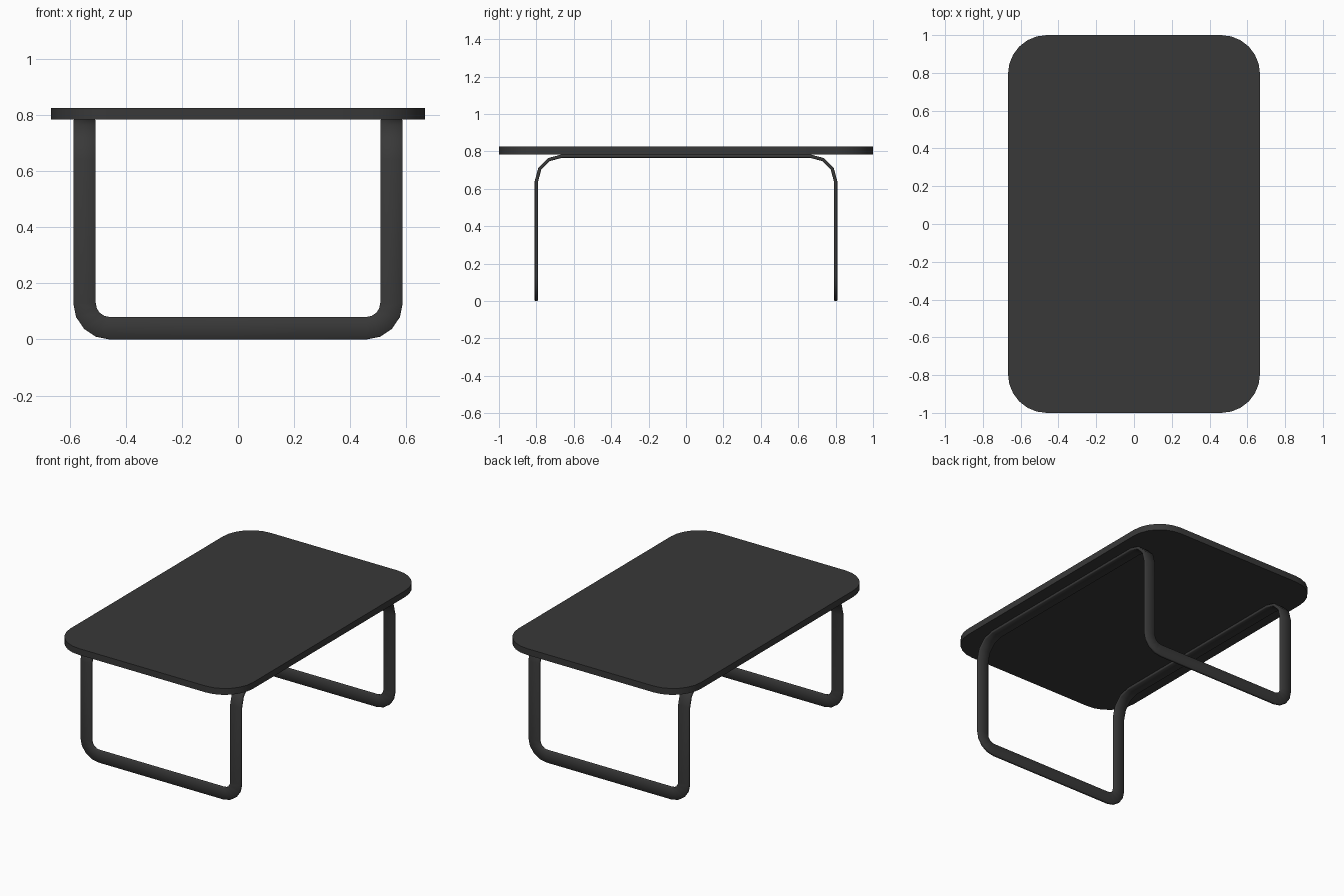
import bpy, bmesh
from math import sin, cos, pi, radians

if "Cube" in bpy.data.objects:
    bpy.data.objects.remove(bpy.data.objects["Cube"])

dark = bpy.data.materials.new("dark_grey")
dark.diffuse_color = (0.04, 0.04, 0.04, 1)
dark.use_nodes = True
dark.node_tree.nodes["Principled BSDF"].inputs["Base Color"].default_value = dark.diffuse_color


def add_object(name, bm):
    mesh = bpy.data.meshes.new(name)
    bm.to_mesh(mesh)
    bm.free()
    mesh.materials.append(dark)
    obj = bpy.data.objects.new(name, mesh)
    bpy.context.collection.objects.link(obj)
    return obj


def smooth(obj):
    bpy.ops.object.select_all(action='DESELECT')
    obj.select_set(True)
    bpy.context.view_layer.objects.active = obj
    bpy.ops.object.shade_smooth_by_angle(angle=radians(40))


# Tabletop: rounded rectangle, extruded
W, L, R, SEG = 0.667, 1.0, 0.205, 6
Z0, Z1 = 0.783, 0.825
bm = bmesh.new()
outline = []
for k, (sx, sy) in enumerate([(1, 1), (-1, 1), (-1, -1), (1, -1)]):
    for i in range(SEG + 1):
        a = (k + i / SEG) * pi / 2
        outline.append(bm.verts.new((sx * (W - R) + R * cos(a),
                                     sy * (L - R) + R * sin(a), Z0)))
face = bm.faces.new(outline)
ext = bmesh.ops.extrude_face_region(bm, geom=[face])
bmesh.ops.translate(bm, vec=(0, 0, Z1 - Z0),
                    verts=[v for v in ext["geom"] if isinstance(v, bmesh.types.BMVert)])
bmesh.ops.recalc_face_normals(bm, faces=bm.faces)
smooth(add_object("tabletop", bm))

# Leg frame: one flat strip, a quarter modelled as (inner, outer) edge pairs
XI, XO, Y = 0.507, 0.587, -0.8
TOP, BEND = 0.774, 0.135
CX, CZ = 0.457, 0.13
pairs = [((0, Y, 0.08), (0, Y, 0))]
# lower rounded corner in the vertical plane
for i in range(5):
    a = i / 4 * pi / 2
    pairs.append(tuple((CX + r * sin(a), Y, CZ - r * cos(a)) for r in (0.05, 0.13)))
# upper bend from the leg into the rail under the top
for i in range(4):
    a = i / 3 * pi / 2
    y, z = Y + BEND * (1 - cos(a)), TOP - BEND * (1 - sin(a))
    pairs.append(((XI, y, z), (XO, y, z)))
pairs.append(((XI, 0, TOP), (XO, 0, TOP)))

bm = bmesh.new()
rows = [[bm.verts.new(p) for p in pair] for pair in pairs]
for (a, b), (c, d) in zip(rows, rows[1:]):
    bm.faces.new((a, b, d, c))
frame = add_object("leg_frame", bm)
mirror = frame.modifiers.new("mirror", 'MIRROR')
mirror.use_axis = (True, True, False)
solid = frame.modifiers.new("thickness", 'SOLIDIFY')
solid.thickness = 0.018
solid.offset = 0
solid.use_even_offset = True
bevel = frame.modifiers.new("soft_edges", 'BEVEL')
bevel.width = 0.003
bevel.segments = 1
bevel.limit_method = 'ANGLE'
bevel.angle_limit = radians(60)
smooth(frame)
